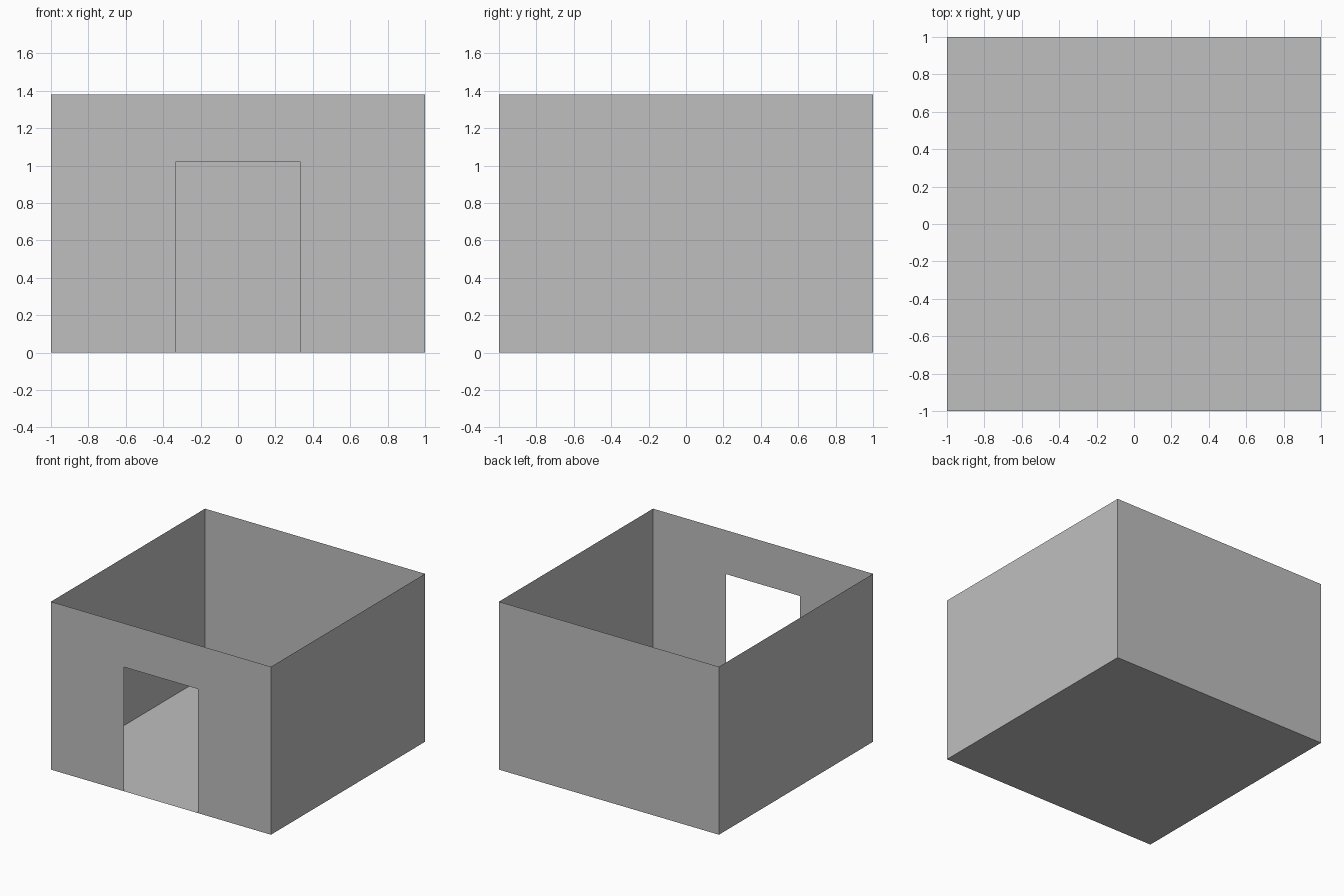
import bpy

cube = bpy.data.objects.get("Cube")
if cube:
    bpy.data.objects.remove(cube, do_unlink=True)

HALF, HEIGHT = 1.0, 1.38
DOOR_HALF, DOOR_TOP = 0.335, 1.02

# Single plain grey for the whole room
grey = bpy.data.materials.new("plain_grey")
grey.use_nodes = True
colour = (0.52, 0.52, 0.52, 1)
grey.diffuse_color = colour
grey.node_tree.nodes["Principled BSDF"].inputs["Base Color"].default_value = colour


def panel(name, points):
    """Make one thin flat sheet from its outline."""
    mesh = bpy.data.meshes.new(name)
    mesh.from_pydata(points, [], [list(range(len(points)))])
    mesh.materials.append(grey)
    obj = bpy.data.objects.new(name, mesh)
    bpy.context.collection.objects.link(obj)
    return obj


def wall(name, start, end):
    """Make a full-height wall between two floor corners."""
    return panel(name, [(*start, 0), (*end, 0), (*end, HEIGHT), (*start, HEIGHT)])


# Floor corners, counter-clockwise from the front right
corners = [(-HALF, -HALF), (HALF, -HALF), (HALF, HALF), (-HALF, HALF)]

# Floor
panel("floor", [(x, y, 0) for x, y in reversed(corners)])

# Solid walls
for i, name in enumerate(("left_wall", "back_wall", "right_wall"), start=1):
    wall(name, corners[i], corners[(i + 1) % 4])

# Front wall with an open doorway
outline = [(-HALF, 0), (-DOOR_HALF, 0), (-DOOR_HALF, DOOR_TOP), (DOOR_HALF, DOOR_TOP),
           (DOOR_HALF, 0), (HALF, 0), (HALF, HEIGHT), (-HALF, HEIGHT)]
panel("front_wall", [(x, -HALF, z) for x, z in outline])
